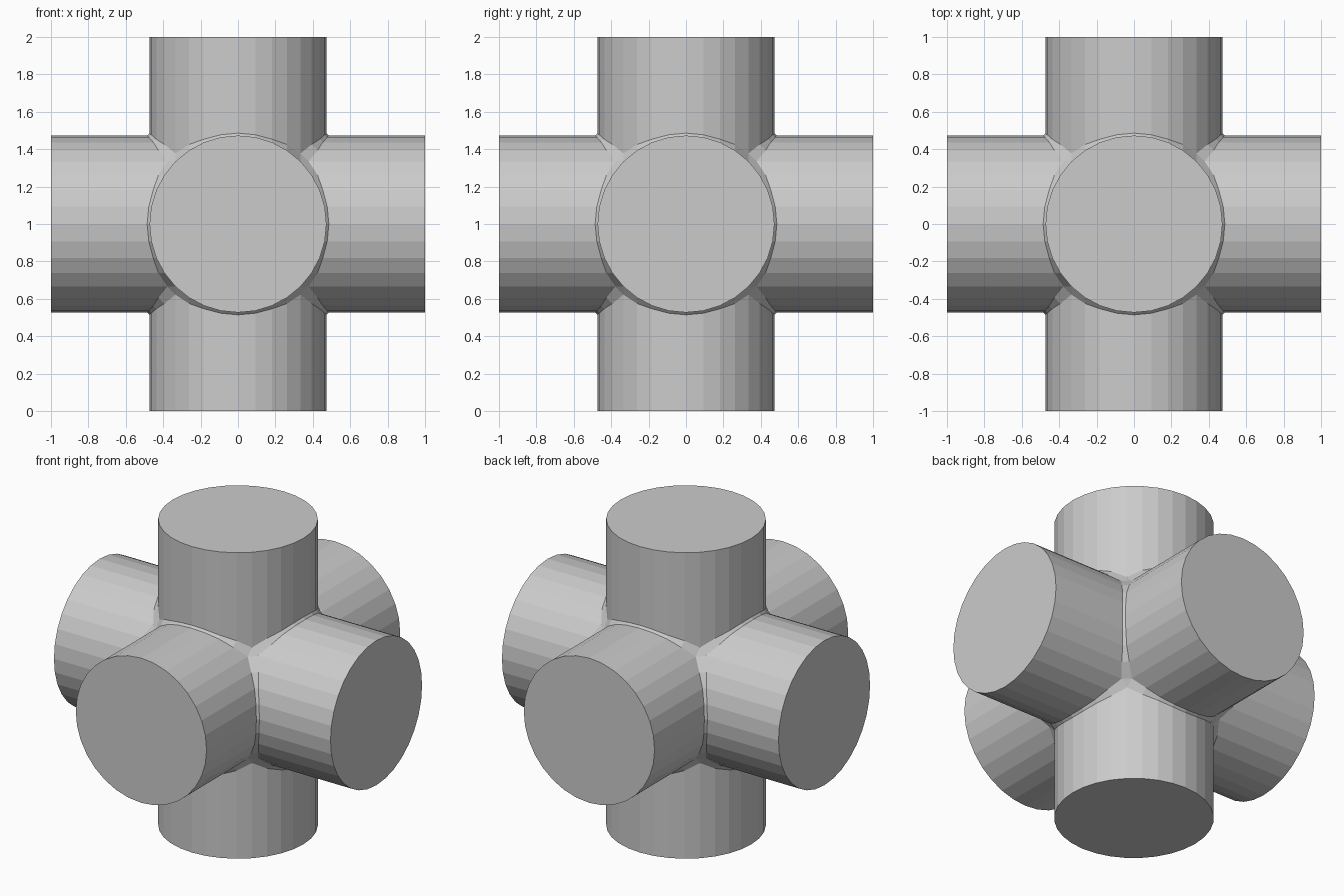
import bpy
import bmesh
from math import sin, cos, pi
from mathutils import Vector

cube = bpy.data.objects.get("Cube")
if cube:
    bpy.data.objects.remove(cube, do_unlink=True)

RADIUS = 0.473
REACH = 1.0
SIDES = 32
CENTRE = Vector((0, 0, 1))

bm = bmesh.new()
seam = {}    # seam point -> {arm: vertex}
loops = {}   # arm -> its seam points in order


def oriented(axis, u, v, along):
    """Place ring coordinates (u, v) and a distance along the given axis."""
    p = Vector((0, 0, 0))
    p[axis] = along
    p[(axis + 1) % 3] = u
    p[(axis + 2) % 3] = v
    return p


# Six round arms, each ending on the mitred seam with its neighbours
for axis in range(3):
    for sign in (1, -1):
        arm = (axis, sign)
        rim, root, keys = [], [], []
        for i in range(SIDES):
            a = 2 * pi * i / SIDES
            u, v = RADIUS * cos(a), RADIUS * sin(a)
            height = max(abs(u), abs(v))
            gap = 0.013 + 0.03 * abs(sin(2 * a)) ** 6
            crease = oriented(axis, u, v, sign * height)
            key = tuple(round(c * 1000) for c in crease)
            rim.append(bm.verts.new(CENTRE + oriented(axis, u, v, sign * REACH)))
            root.append(bm.verts.new(CENTRE + oriented(axis, u, v, sign * (height + gap))))
            seam.setdefault(key, {})[arm] = root[-1]
            keys.append(key)
        loops[arm] = keys
        bm.faces.new(rim)
        for i in range(SIDES):
            j = (i + 1) % SIDES
            bm.faces.new((rim[i], rim[j], root[j], root[i]))

# Narrow bevel strips along the seams between neighbouring arms
for arm, keys in loops.items():
    for k0, k1 in zip(keys, keys[1:] + keys[:1]):
        for other in seam[k0].keys() & seam[k1].keys():
            if arm < other:
                bm.faces.new((seam[k0][arm], seam[k1][arm],
                              seam[k1][other], seam[k0][other]))

# Small triangular webs where three arms meet
for corner in seam.values():
    if len(corner) == 3:
        bm.faces.new(list(corner.values()))

bmesh.ops.recalc_face_normals(bm, faces=bm.faces[:])
mesh = bpy.data.meshes.new("six_way_pipe_joint")
bm.to_mesh(mesh)
bm.free()
joint = bpy.data.objects.new("six_way_pipe_joint", mesh)
bpy.context.collection.objects.link(joint)
